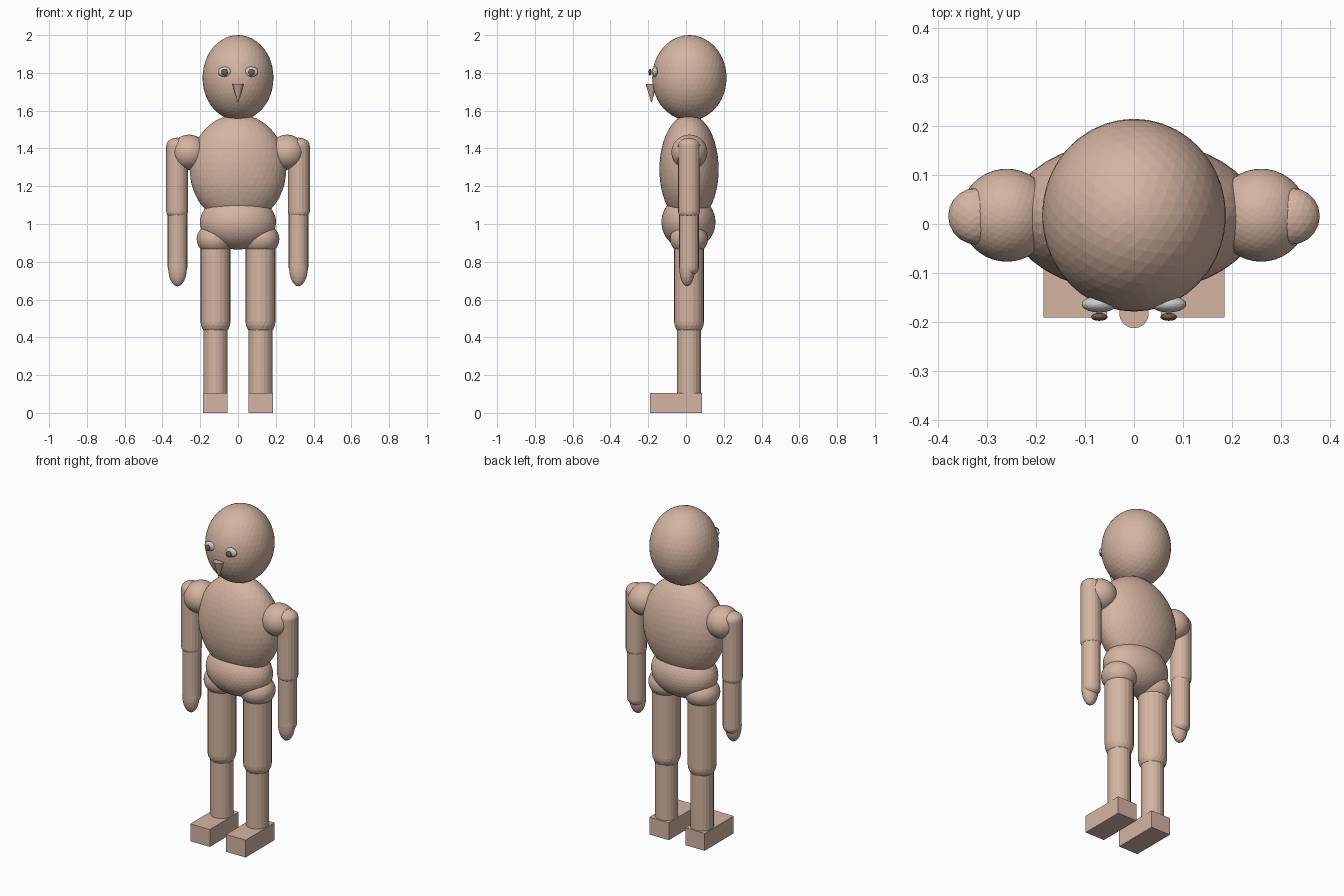
import bpy

if "Cube" in bpy.data.objects:
    bpy.data.objects.remove(bpy.data.objects["Cube"])

YC = 0.016  # body axis depth


def material(name, rgb):
    m = bpy.data.materials.new(name)
    m.diffuse_color = (*rgb, 1)
    m.use_nodes = True
    m.node_tree.nodes["Principled BSDF"].inputs["Base Color"].default_value = m.diffuse_color
    return m


SKIN = material("skin", (0.66, 0.46, 0.36))
WHITE = material("eye_white", (0.75, 0.75, 0.73))
BROWN = material("pupil_brown", (0.20, 0.11, 0.07))


def finish(name, mat):
    ob = bpy.context.object
    ob.name = name
    ob.data.materials.append(mat)
    return ob


def ball(name, loc, radii, detail=4, mat=SKIN):
    bpy.ops.mesh.primitive_ico_sphere_add(subdivisions=detail, radius=1, location=loc)
    bpy.context.object.scale = radii
    return finish(name, mat)


def tube(name, x, z0, z1, r):
    bpy.ops.mesh.primitive_cylinder_add(vertices=20, radius=r, depth=z1 - z0,
                                        location=(x, YC, (z0 + z1) / 2))
    return finish(name, SKIN)


# Head and trunk
ball("head", (0, 0.018, 1.774), (0.188, 0.197, 0.226))
ball("chest", (0, YC, 1.29), (0.256, 0.157, 0.29))
ball("pelvis", (0, YC - 0.003, 1.01), (0.202, 0.143, 0.145))

# Nose: cone pointing down
bpy.ops.mesh.primitive_cone_add(vertices=24, radius1=0.03, radius2=0, depth=0.1,
                                location=(0, -0.183, 1.69), rotation=(3.14159265, 0, 0))
finish("nose", SKIN)

for side, s in (("left", 1), ("right", -1)):
    # Eyes
    ball(side + "_eye", (s * 0.071, -0.164, 1.806), (0.036, 0.017, 0.027), 3, WHITE)
    ball(side + "_pupil", (s * 0.071, -0.19, 1.804), (0.017, 0.008, 0.018), 3, BROWN)

    # Arm
    ax = s * 0.322
    ball(side + "_shoulder", (s * 0.26, YC + 0.002, 1.38), (0.095, 0.095, 0.093))
    ball(side + "_upper_arm_cap", (ax, YC, 1.415), (0.058, 0.058, 0.042), 3)
    tube(side + "_upper_arm", ax, 1.065, 1.415, 0.058)
    ball(side + "_elbow", (ax, YC, 1.065), (0.058, 0.058, 0.04), 3)
    fx = s * 0.32
    tube(side + "_forearm", fx, 0.77, 1.065, 0.052)
    ball(side + "_wrist", (fx, YC, 0.77), (0.052, 0.052, 0.045), 3)
    ball(side + "_hand", (fx, 0.006, 0.77), (0.05, 0.042, 0.1), 3)

    # Leg
    lx = s * 0.119
    ball(side + "_hip", (lx, YC, 0.92), (0.1, 0.1, 0.085))
    tube(side + "_thigh", lx, 0.485, 0.90, 0.08)
    ball(side + "_knee", (lx, YC, 0.485), (0.08, 0.08, 0.08), 3)
    tube(side + "_shin", lx, 0.08, 0.485, 0.064)

    # Foot
    bpy.ops.mesh.primitive_cube_add(size=1, location=(s * 0.12, -0.053, 0.0525))
    bpy.context.object.scale = (0.13, 0.277, 0.105)
    finish(side + "_foot", SKIN)
